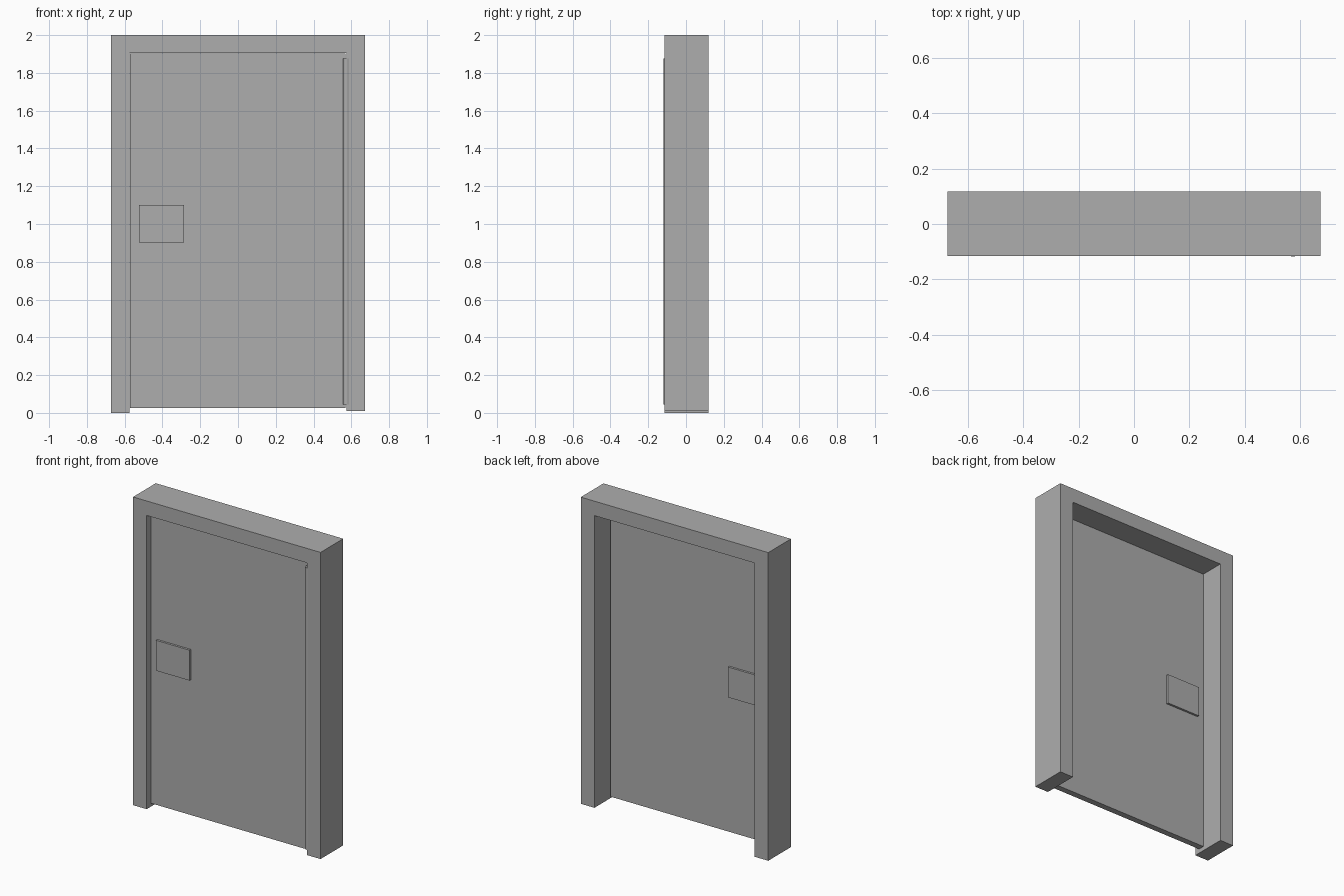
import bpy
import bmesh
from mathutils import Matrix, Vector

cube = bpy.data.objects.get("Cube")
if cube:
    bpy.data.objects.remove(cube, do_unlink=True)

# Single plain grey
grey = bpy.data.materials.new("plain_grey")
grey.use_nodes = True
COLOUR = (0.42, 0.42, 0.42, 1)
grey.diffuse_color = COLOUR
grey.node_tree.nodes["Principled BSDF"].inputs["Base Color"].default_value = COLOUR


def finish(name, bm):
    bmesh.ops.recalc_face_normals(bm, faces=bm.faces[:])
    mesh = bpy.data.meshes.new(name)
    bm.to_mesh(mesh)
    bm.free()
    mesh.materials.append(grey)
    obj = bpy.data.objects.new(name, mesh)
    bpy.context.collection.objects.link(obj)
    return obj


def box(name, low, high):
    low, high = Vector(low), Vector(high)
    bm = bmesh.new()
    bmesh.ops.create_cube(bm, size=1, matrix=Matrix.Translation((low + high) / 2)
                          @ Matrix.Diagonal((*(high - low), 1)))
    return finish(name, bm)


# Door frame: an upside-down U profile extruded through the wall depth
FRONT, BACK = -0.115, 0.118
OUTER, INNER, TOP, HEAD = 0.673, 0.575, 2.0, 1.906
profile = [(-OUTER, 0), (-OUTER, TOP), (OUTER, TOP), (OUTER, 0.01),
           (INNER, 0.01), (INNER, HEAD), (-INNER, HEAD), (-INNER, 0)]
bm = bmesh.new()
face = bm.faces.new([bm.verts.new((x, FRONT, z)) for x, z in profile])
sweep = bmesh.ops.extrude_face_region(bm, geom=[face])
bmesh.ops.translate(bm, vec=(0, BACK - FRONT, 0),
                    verts=[v for v in sweep["geom"] if isinstance(v, bmesh.types.BMVert)])
finish("door_frame", bm)

# Door leaf, set back from the front of the frame
DOOR_FRONT, DOOR_BACK = -0.077, -0.037
box("door_leaf", (-0.572, DOOR_FRONT, 0.025), (0.569, DOOR_BACK, 1.903))

# Lock plates on both faces
PLATE = 0.014
for name, y0, y1 in (("front_lock_plate", DOOR_FRONT - PLATE, DOOR_FRONT),
                     ("back_lock_plate", DOOR_BACK, DOOR_BACK + PLATE)):
    box(name, (-0.525, y0, 0.903), (-0.285, y1, 1.1))

# Long hinge pin along the door edge
bm = bmesh.new()
bmesh.ops.create_cone(bm, cap_ends=True, segments=24, radius1=0.018, radius2=0.018,
                      depth=1.83, matrix=Matrix.Translation((0.574, -0.1, 0.96)))
hinge = finish("hinge_pin", bm)
bpy.context.view_layer.objects.active = hinge
hinge.select_set(True)
bpy.ops.object.shade_smooth_by_angle()
